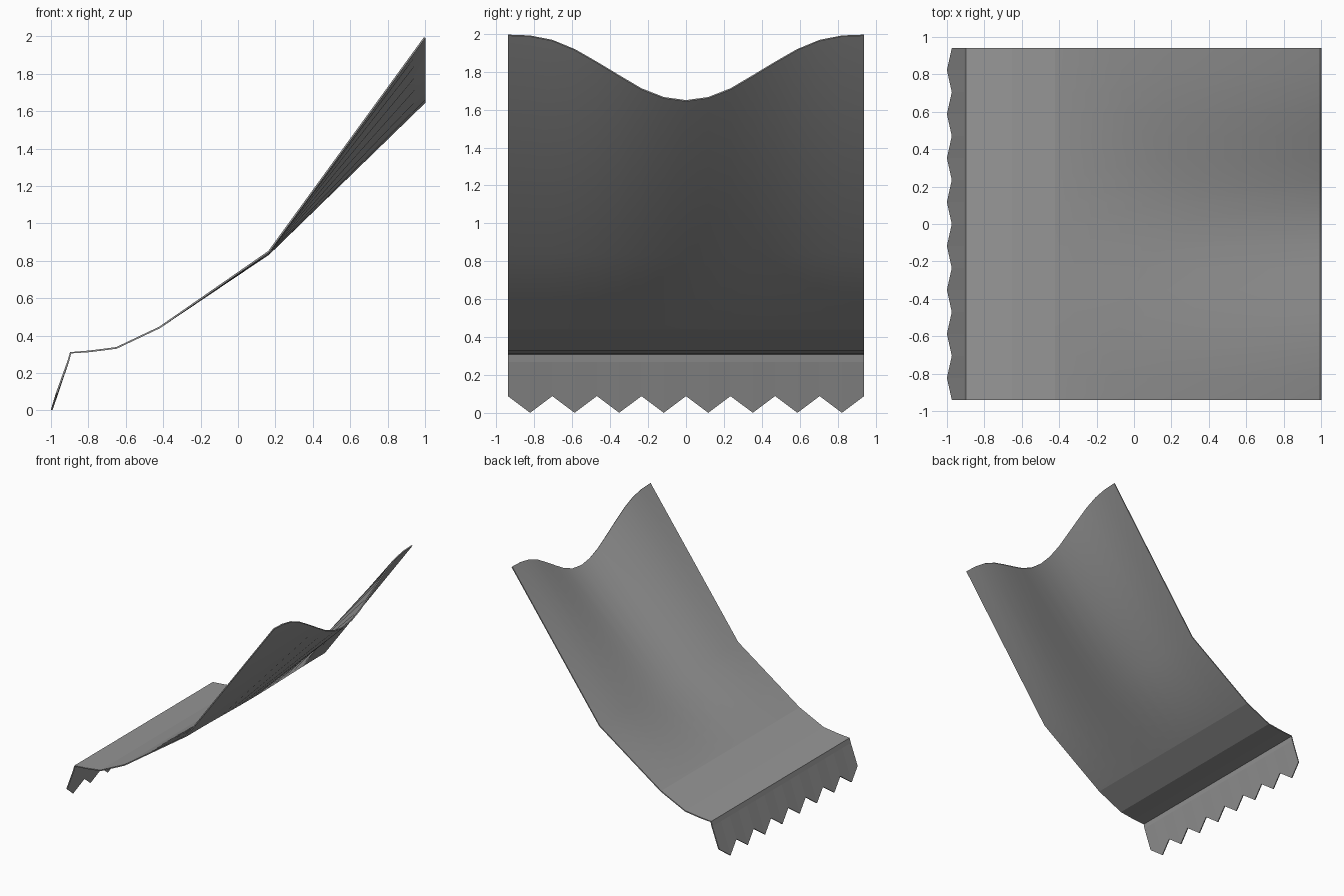
import bpy
import bmesh

cube = bpy.data.objects.get("Cube")
if cube:
    bpy.data.objects.remove(cube, do_unlink=True)

grey = bpy.data.materials.new("plain grey")
grey.use_nodes = True
colour = (0.31, 0.31, 0.31, 1)
grey.diffuse_color = colour
grey.node_tree.nodes["Principled BSDF"].inputs["Base Color"].default_value = colour

HALF_WIDTH = 0.94
STEPS = 8          # columns on each side of the middle
THICKNESS = 0.009

# Side profile from the toothed lip to the top: x, z at the middle, wave height
profile = [
    (-0.97, 0.09, 0), (-0.905, 0.27, 0), (-0.895, 0.308, 0),
    (-0.79, 0.316, 0), (-0.65, 0.334, 0), (-0.42, 0.443, 0),
    (0.165, 0.837, 0.012), (0.998, 1.647, 0.346),
]
# Share of the wave height from the middle to the side edge
wave = [0, 0.047, 0.18, 0.38, 0.585, 0.78, 0.92, 0.987, 1]

# Curved sheet, with every second column of the lip drawn down into a tooth
bm = bmesh.new()
rows = []
for r, (x, z, height) in enumerate(profile):
    row = []
    for c in range(-STEPS, STEPS + 1):
        tooth = r == 0 and c % 2 == 1
        px, pz = (-0.996, 0.002) if tooth else (x, z + height * wave[abs(c)])
        row.append(bm.verts.new((px, c * HALF_WIDTH / STEPS, pz)))
    rows.append(row)
for low, high in zip(rows, rows[1:]):
    for i in range(2 * STEPS):
        bm.faces.new((low[i], high[i], high[i + 1], low[i + 1]))
bmesh.ops.recalc_face_normals(bm, faces=bm.faces)

mesh = bpy.data.meshes.new("bent_sheet")
bm.to_mesh(mesh)
bm.free()
sheet = bpy.data.objects.new("bent_sheet", mesh)
bpy.context.collection.objects.link(sheet)
mesh.materials.append(grey)

# Give the sheet its thickness
bpy.ops.object.select_all(action="DESELECT")
bpy.context.view_layer.objects.active = sheet
sheet.select_set(True)
solid = sheet.modifiers.new("thickness", "SOLIDIFY")
solid.thickness = THICKNESS
solid.offset = 0
bpy.ops.object.modifier_apply(modifier=solid.name)

# Smooth upper sweep, crisp folds near the lip
bpy.ops.object.shade_smooth_by_angle(angle=0.6)
for face in sheet.data.polygons:
    if face.center.x < -0.42:
        face.use_smooth = False
